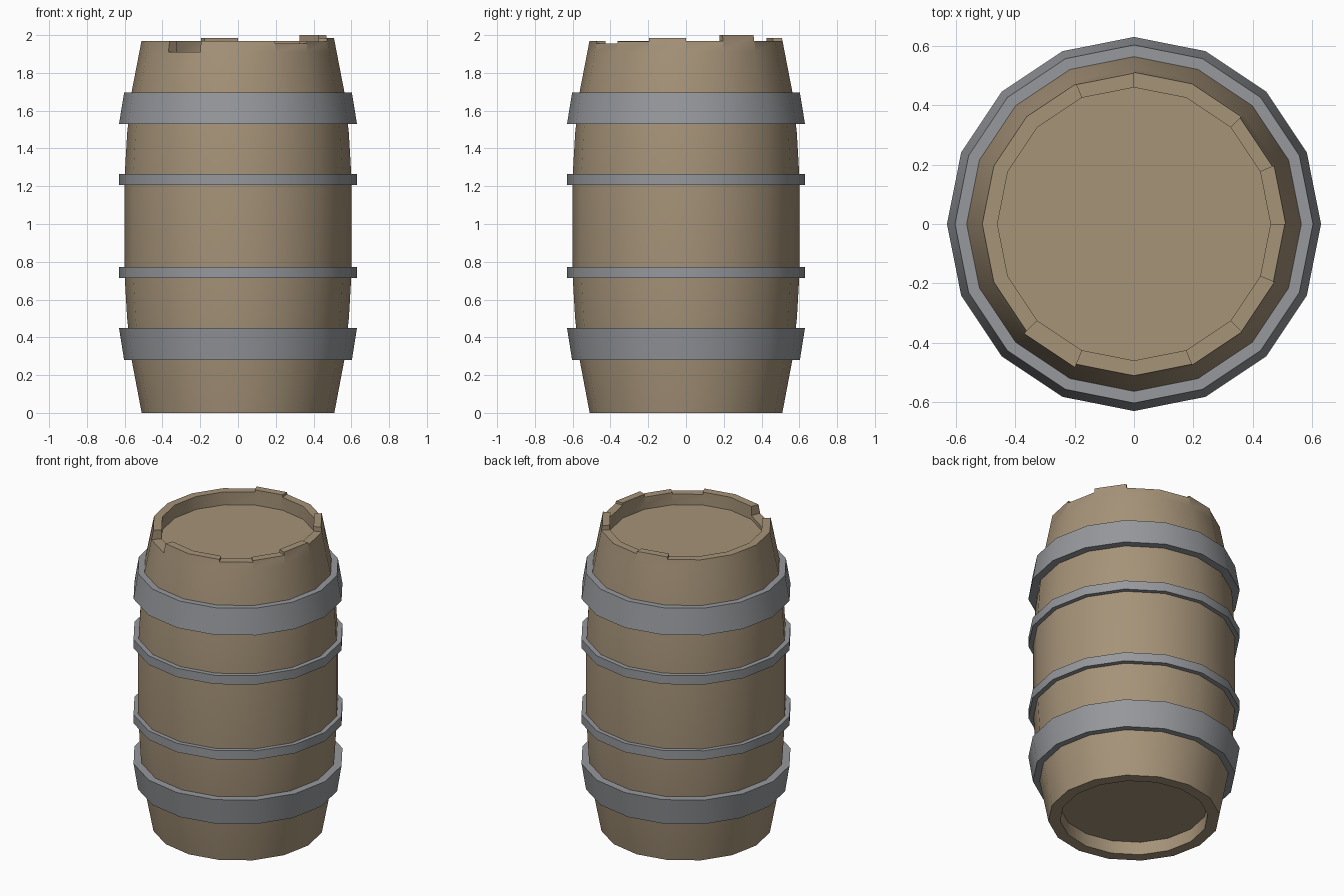
import bpy, bmesh, math

if "Cube" in bpy.data.objects:
    bpy.data.objects.remove(bpy.data.objects["Cube"])

N = 16


def material(name, rgb):
    m = bpy.data.materials.new(name)
    m.diffuse_color = (*rgb, 1)
    m.use_nodes = True
    m.node_tree.nodes["Principled BSDF"].inputs["Base Color"].default_value = m.diffuse_color
    return m


wood = material("oak wood", (0.38, 0.292, 0.19))
iron = material("grey iron", (0.305, 0.314, 0.332))


def pt(r, z, k):
    a = 2 * math.pi * k / N
    return (r * math.cos(a), r * math.sin(a), z)


def face(bm, pts):
    bm.faces.new([bm.verts.new(p) for p in pts])


def revolve(bm, profile):
    # profile of (radius, z) points, listed so that faces point outward
    for (r0, z0), (r1, z1) in zip(profile, profile[1:]):
        for k in range(N):
            face(bm, [pt(r0, z0, k), pt(r0, z0, k + 1), pt(r1, z1, k + 1), pt(r1, z1, k)])


def finish(bm, name, mat):
    bmesh.ops.remove_doubles(bm, verts=bm.verts, dist=0.0005)
    me = bpy.data.meshes.new(name)
    bm.to_mesh(me)
    bm.free()
    me.materials.append(mat)
    ob = bpy.data.objects.new(name, me)
    bpy.context.collection.objects.link(ob)
    bpy.ops.object.select_all(action='DESELECT')
    ob.select_set(True)
    bpy.context.view_layer.objects.active = ob
    bpy.ops.object.shade_smooth_by_angle(angle=math.radians(30))
    return ob


# Barrel body: bulging outside, recessed bottom, uneven stave tops
BASE = 1.91
IN = 0.46


def outer(z):
    return 0.51 + (1.975 - z) * 0.19


tops = [1.97, 2.0, 1.97, 1.97, 1.985, 1.97, 1.97, 1.97,
        1.97, 1.97, 1.91, 1.97, 1.97, 1.955, 1.965, 1.985]

bm = bmesh.new()
revolve(bm, [(0.44, 0.085), (0.44, 0), (0.51, 0), (0.563, 0.28), (0.587, 0.5),
             (0.602, 0.76), (0.602, 1.22), (0.587, 1.48), (0.563, 1.7), (outer(BASE), BASE)])
revolve(bm, [(IN, BASE), (IN, 1.885)])
for k, h in enumerate(tops):
    o, ob = outer(h), outer(BASE)
    if h > BASE:
        face(bm, [pt(ob, BASE, k), pt(ob, BASE, k + 1), pt(o, h, k + 1), pt(o, h, k)])
        face(bm, [pt(IN, h, k), pt(IN, h, k + 1), pt(IN, BASE, k + 1), pt(IN, BASE, k)])
    face(bm, [pt(o, h, k), pt(o, h, k + 1), pt(IN, h, k + 1), pt(IN, h, k)])
    # step between this stave and the next one
    n = tops[(k + 1) % N]
    if n != h:
        q = [pt(outer(n), n, k + 1), pt(IN, n, k + 1), pt(IN, h, k + 1), pt(o, h, k + 1)]
        face(bm, q)
finish(bm, "barrel_staves", wood)

# Lid and bottom discs
for name, r, z, up in (("barrel_lid", IN, 1.885, True), ("barrel_bottom", 0.44, 0.085, False)):
    bm = bmesh.new()
    ring = [pt(r, z, k) for k in range(N)]
    face(bm, ring if up else ring[::-1])
    finish(bm, name, wood)

# Iron hoops: two wide tapered ones and two narrow straight ones
hoops = {
    "lower_wide_hoop": (0.28, 0.603, 0.45, 0.63),
    "lower_narrow_hoop": (0.715, 0.63, 0.773, 0.63),
    "upper_narrow_hoop": (1.207, 0.63, 1.265, 0.63),
    "upper_wide_hoop": (1.53, 0.63, 1.695, 0.603),
}
for name, (z0, r0, z1, r1) in hoops.items():
    bm = bmesh.new()
    revolve(bm, [(0.555, z0), (r0, z0), (r1, z1), (0.555, z1)])
    finish(bm, name, iron)
